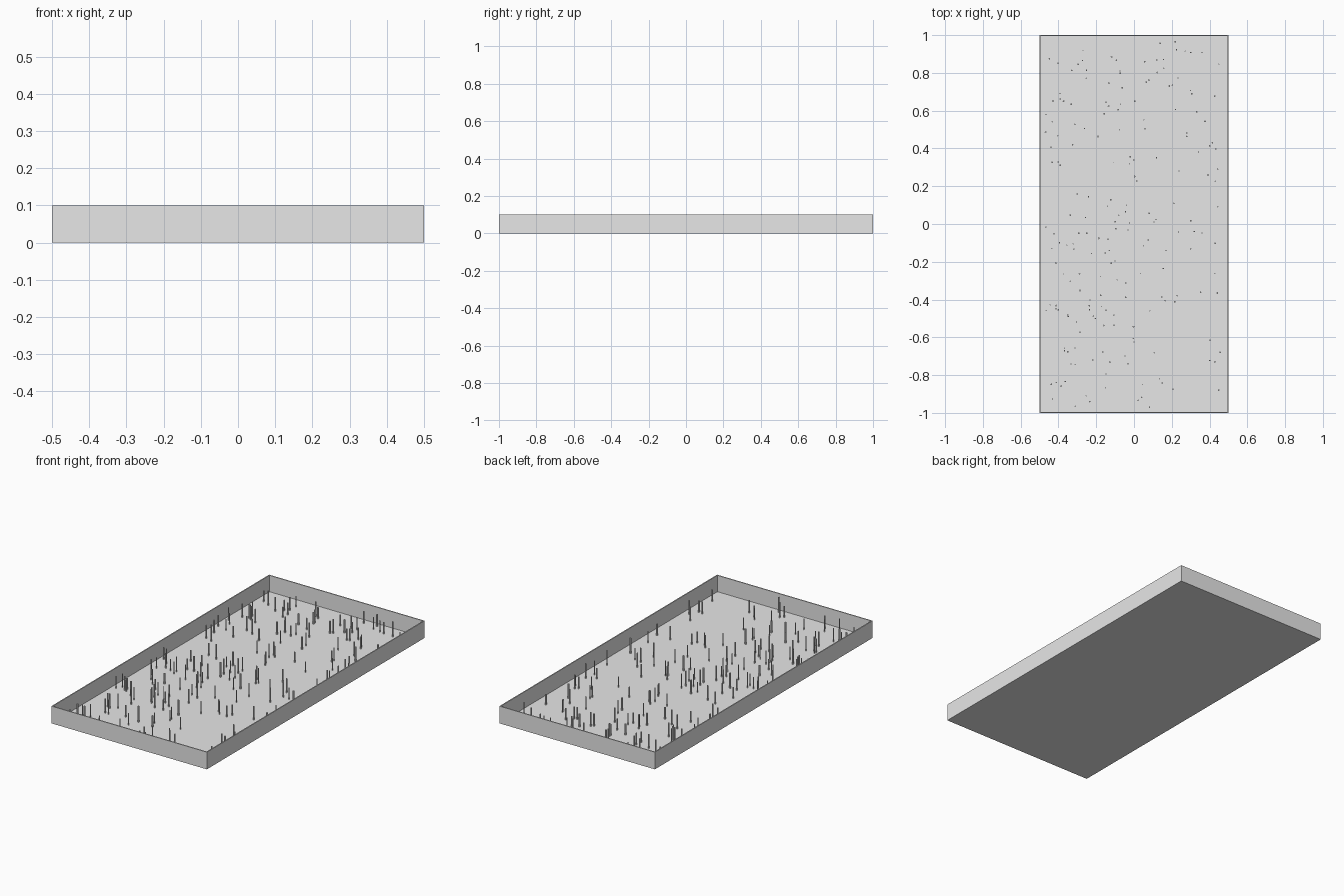
import bpy
import bmesh
import math
import random
from mathutils import Matrix

cube = bpy.data.objects.get("Cube")
if cube:
    bpy.data.objects.remove(cube, do_unlink=True)

# Overall sizes
WIDTH, LENGTH, HEIGHT = 1.0, 2.0, 0.1
WALL, FLOOR = 0.006, 0.005
PIN_COUNT = 200

GREY = (0.8, 0.8, 0.8, 1.0)
grey = bpy.data.materials.new("light_grey")
grey.use_nodes = True
grey.diffuse_color = GREY
grey.node_tree.nodes["Principled BSDF"].inputs["Base Color"].default_value = GREY


def finish(name, bm):
    """Turn a bmesh into a flat-shaded grey object."""
    mesh = bpy.data.meshes.new(name)
    bm.to_mesh(mesh)
    bm.free()
    mesh.materials.append(grey)
    obj = bpy.data.objects.new(name, mesh)
    bpy.context.collection.objects.link(obj)
    return obj


# Tray: a box whose top is inset for the rim and sunk to the floor
bm = bmesh.new()
bmesh.ops.create_cube(
    bm, size=1.0,
    matrix=Matrix.Translation((0, 0, HEIGHT / 2)) @ Matrix.Diagonal((WIDTH, LENGTH, HEIGHT, 1)))
top = max(bm.faces, key=lambda f: f.calc_center_median().z)
bmesh.ops.inset_region(bm, faces=[top], thickness=WALL, use_even_offset=True)
sunk = bmesh.ops.extrude_discrete_faces(bm, faces=[top])["faces"][0]
bmesh.ops.translate(bm, verts=sunk.verts, vec=(0, 0, FLOOR - HEIGHT))
finish("tray", bm)

# Pins: thin upright rods scattered over the floor, below the rim
random.seed(7)
bm = bmesh.new()
for _ in range(PIN_COUNT):
    x = random.uniform(-0.47, 0.47)
    y = random.uniform(-0.97, 0.97)
    radius = random.uniform(0.0025, 0.005)
    height = random.uniform(0.06, 0.09)
    bmesh.ops.create_cone(
        bm, cap_ends=True, segments=8, radius1=radius, radius2=radius, depth=height,
        matrix=Matrix.Translation((x, y, FLOOR + height / 2))
        @ Matrix.Rotation(math.pi / 8, 4, "Z"))
finish("pins", bm)
